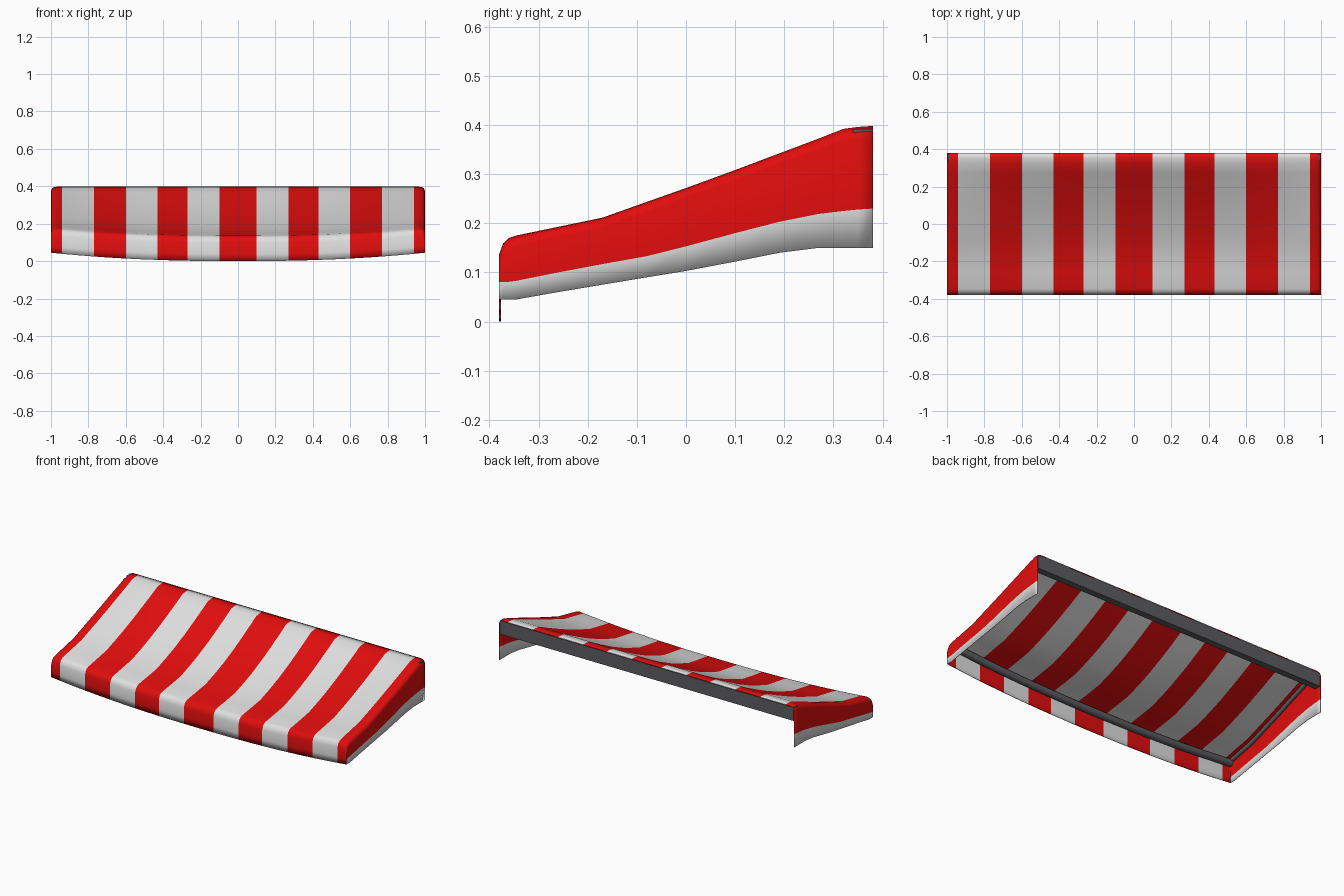
import bpy, bmesh, math

if "Cube" in bpy.data.objects:
    bpy.data.objects.remove(bpy.data.objects["Cube"])


def material(name, rgb):
    m = bpy.data.materials.new(name)
    m.diffuse_color = (*rgb, 1)
    m.use_nodes = True
    m.node_tree.nodes["Principled BSDF"].inputs["Base Color"].default_value = m.diffuse_color
    return m


RED = material("red fabric", (0.75, 0.004, 0.004))
WHITE = material("white fabric", (0.74, 0.74, 0.74))
GREY = material("dark grey metal", (0.11, 0.11, 0.12))

# side profile: (y, top height, side colour boundary, side bottom edge)
PROFILE = [(0.38, 0.398, 0.23, 0.15), (0.35, 0.396, 0.228, 0.15), (0.32, 0.392, 0.225, 0.15),
           (0.27, 0.373, 0.219, 0.15), (0.19, 0.344, 0.203, 0.14), (0.1, 0.311, 0.18, 0.122),
           (0.0, 0.275, 0.153, 0.103), (-0.08, 0.247, 0.133, 0.09), (-0.17, 0.215, 0.117, 0.075),
           (-0.26, 0.196, 0.1, 0.06), (-0.345, 0.178, 0.083, 0.045), (-0.36, 0.173, 0.081, 0.045),
           (-0.372, 0.162, 0.08, 0.045), (-0.38, 0.14, 0.08, 0.045)]
STRIPES = [0.1, 0.27, 0.43, 0.6, 0.77, 0.94]
HALF = [0.05, 0.1, 0.185, 0.27, 0.35, 0.43, 0.515, 0.6, 0.685, 0.77, 0.855, 0.9, 0.94, 0.97, 0.985, 0.996, 1.0]
XS = [-x for x in reversed(HALF)] + [0] + HALF


def sag(x, y):
    t = min(1, max(0, (0.32 - y) / 0.66))
    return (1 - abs(x) ** 2.3) * (0.042 * t + 0.03 * math.sin(math.pi * t))


def corner(x):
    d = max(0, (abs(x) - 0.97) / 0.03)
    return 0.024 * (1 - math.sqrt(max(0, 1 - d * d)))


def top(x, y, z):
    return z - sag(x, y) - corner(x)


# striped canopy with side panels and front valance
bm = bmesh.new()
rows = []
for y, zt, zm, zb in PROFILE:
    pts = [(-1, y, zb), (-1, y, zm)]
    pts += [(x, y, top(x, y, zt)) for x in XS]
    pts += [(1, y, zm), (1, y, zb)]
    rows.append([bm.verts.new(p) for p in pts])


def skin(grid):
    n = len(grid[0])
    for a, b in zip(grid, grid[1:]):
        for j in range(n - 1):
            f = bm.faces.new((a[j], b[j], b[j + 1], a[j + 1]))
            x = abs(f.calc_center_median().x)
            red = sum(x > s for s in STRIPES) % 2 == 0
            if len(grid) > 3 and j in (0, n - 2):   # pale lower band on the sides
                red = False
            f.material_index = 0 if red else 1
            f.smooth = True


skin(rows)
last = rows[-1]
mid = [bm.verts.new((x, -0.38, 0.08 - sag(x, -0.38))) for x in XS[1:-1]]
low = [bm.verts.new((x, -0.38, 0.045 * abs(x) ** 2.3)) for x in XS[1:-1]]
skin([last[2:-2], [last[1]] + mid + [last[-2]], [last[0]] + low + [last[-1]]])
me = bpy.data.meshes.new("canopy")
bmesh.ops.recalc_face_normals(bm, faces=bm.faces)
bm.faces.ensure_lookup_table()
if max(bm.faces, key=lambda f: f.calc_center_median().z).normal.z < 0:
    bmesh.ops.reverse_faces(bm, faces=bm.faces)
bm.to_mesh(me)
bm.free()
canopy = bpy.data.objects.new("canopy", me)
bpy.context.collection.objects.link(canopy)
me.materials.append(RED)
me.materials.append(WHITE)
solid = canopy.modifiers.new("cloth thickness", 'SOLIDIFY')
solid.thickness = 0.004
solid.offset = -1
bpy.context.view_layer.objects.active = canopy
canopy.select_set(True)
bpy.ops.object.shade_smooth_by_angle(angle=math.radians(50))


# metal tubes
def tube(name, pts, r):
    cu = bpy.data.curves.new(name, 'CURVE')
    cu.dimensions = '3D'
    cu.bevel_depth = r
    cu.bevel_resolution = 3
    cu.use_fill_caps = True
    sp = cu.splines.new('POLY')
    sp.points.add(len(pts) - 1)
    for p, co in zip(sp.points, pts):
        p.co = (*co, 1)
    cu.materials.append(GREY)
    ob = bpy.data.objects.new(name, cu)
    bpy.context.collection.objects.link(ob)


xs = [-0.975 + 1.95 * i / 24 for i in range(25)]
tube("front_bar", [(x, -0.348, 0.148 - sag(x, -0.348)) for x in xs], 0.022)
for side, name in ((-1, "left_side_rod"), (1, "right_side_rod")):
    x = side * 0.968
    tube(name, [(x, y, top(x, y, z) - 0.022) for y, z, _, _ in PROFILE[1:11]], 0.012)

# back mounting beam
bpy.ops.mesh.primitive_cube_add(size=1, location=(0, 0.36, 0.351))
beam = bpy.context.object
beam.name = "back_beam"
beam.scale = (1.988, 0.04, 0.082)
beam.data.materials.append(GREY)
